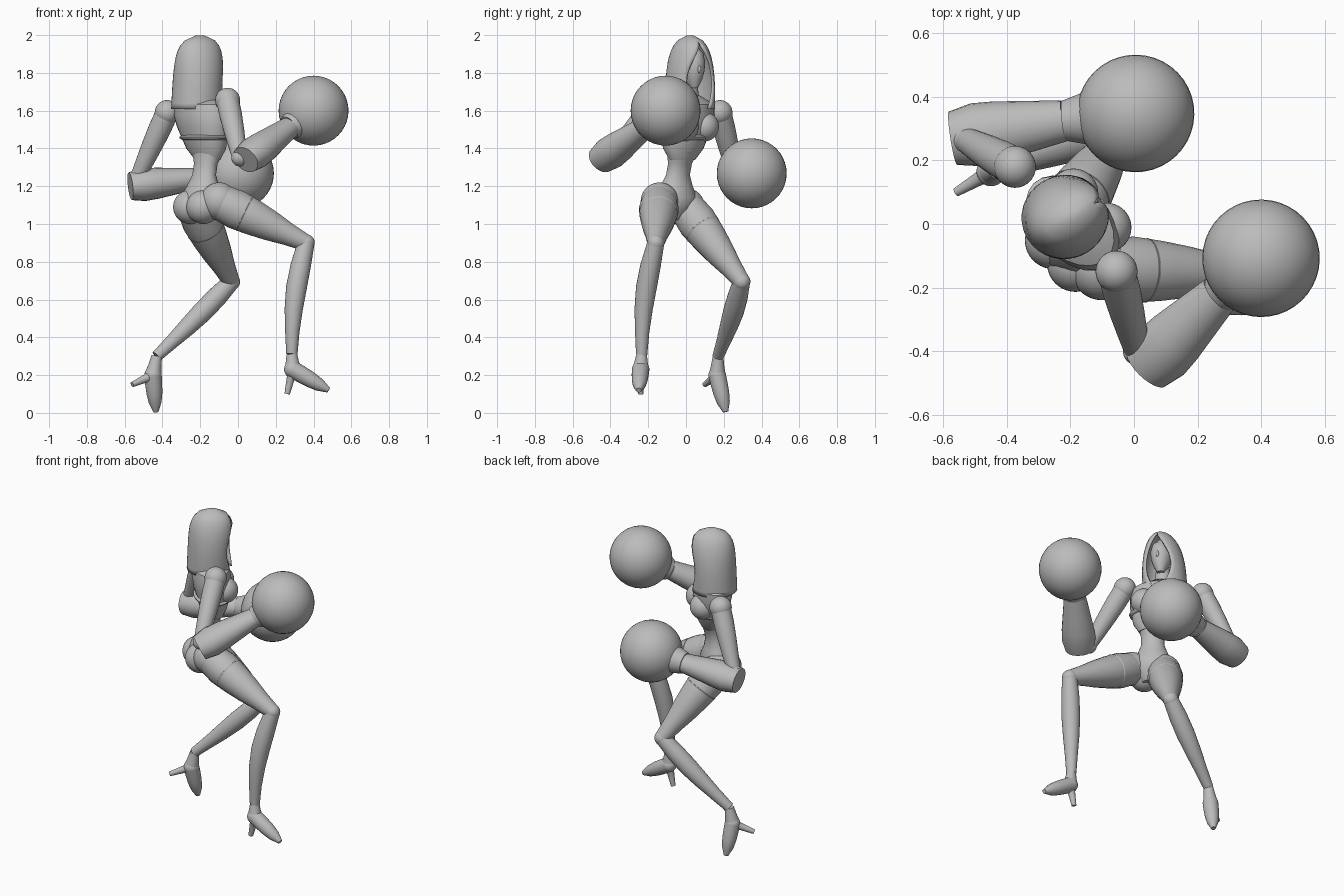
import bpy, bmesh
from math import sin, cos, pi, radians
from mathutils import Vector, Matrix

cube = bpy.data.objects.get("Cube")
if cube:
    bpy.data.objects.remove(cube)

grey = bpy.data.materials.new("plain grey")
grey.use_nodes = True
grey.diffuse_color = (0.5, 0.5, 0.5, 1)
grey.node_tree.nodes["Principled BSDF"].inputs["Base Color"].default_value = grey.diffuse_color

# The body is turned diagonally; the head is turned a little less
UP = Vector((0, 0, 1))
FACING = Vector((cos(radians(44)), sin(radians(44)), 0))
SIDE = FACING.cross(UP)
LOOK = Vector((cos(radians(30)), sin(radians(30)), 0))
LOOK_SIDE = LOOK.cross(UP)


def finish(name, bm):
    bmesh.ops.recalc_face_normals(bm, faces=bm.faces)
    mesh = bpy.data.meshes.new(name)
    bm.to_mesh(mesh)
    bm.free()
    mesh.materials.append(grey)
    obj = bpy.data.objects.new(name, mesh)
    bpy.context.collection.objects.link(obj)
    bpy.ops.object.select_all(action='DESELECT')
    obj.select_set(True)
    bpy.context.view_layer.objects.active = obj
    bpy.ops.object.shade_smooth_by_angle(angle=radians(40))
    return obj


def bridge(bm, rings):
    for lower, upper in zip(rings, rings[1:]):
        for i in range(len(lower) - 1):
            bm.faces.new((lower[i], lower[i + 1], upper[i + 1], upper[i]))


def limb(name, start, end, radii, wide=SIDE, flat=1, level=False, bow=Vector()):
    """Tube with evenly spaced radii, optionally bowed, flattened or cut level."""
    bm = bmesh.new()
    axis = UP if level else (end - start).normalized()
    across = (wide - axis * wide.dot(axis)).normalized()
    through = axis.cross(across) * flat
    rings = []
    for i, radius in enumerate(radii):
        t = i / (len(radii) - 1)
        centre = start.lerp(end, t) + bow * sin(pi * t)
        angles = [2 * pi * k / 24 for k in range(24)]
        ring = [bm.verts.new(centre + (across * cos(a) + through * sin(a)) * radius) for a in angles]
        bm.faces.new(ring) if i in (0, len(radii) - 1) else None
        rings.append(ring + ring[:1])
    bridge(bm, rings)
    return finish(name, bm)


def ball(name, centre, radius, depth=1, height=1, facing=FACING):
    bm = bmesh.new()
    bmesh.ops.create_uvsphere(bm, u_segments=40, v_segments=20, radius=radius)
    turn = facing.to_track_quat('X', 'Z').to_matrix().to_4x4()
    bm.transform(Matrix.Translation(centre) @ turn @ Matrix.Diagonal((depth, 1, height, 1)))
    return finish(name, bm)


def leg(side, hip, knee, ankle, instep, toe, heel, bow):
    limb(side + "_thigh", hip, knee, (.095, .105, .095, .08, .06, .045))
    limb(side + "_garter", hip.lerp(knee, .27), hip.lerp(knee, .35), (.08, .102, .097, .08))
    ball(side + "_hip", hip, .1)
    ball(side + "_knee", knee, .046)
    limb(side + "_shin", knee, ankle, (.045, .054, .055, .048, .038, .03), bow=bow)
    # High heeled shoe
    limb(side + "_shoe_top", ankle, instep, (.028, .035, .045))
    ball(side + "_shoe_instep", instep, .046)
    limb(side + "_shoe_sole", instep, toe, (.046, .045, .042, .034, .014), wide=FACING.cross(toe - instep))
    limb(side + "_heel", instep, heel, (.04, .022, .018, .014))


def arm(side, shoulder, elbow, cuff, wrist, glove):
    ball(side + "_shoulder", shoulder, .066)
    limb(side + "_upper_arm", shoulder, elbow, (.06, .06, .055, .048, .04))
    ball(side + "_elbow", elbow, .045)
    # Sleeve widens at the elbow and flares again into the glove
    limb(side + "_sleeve", cuff, wrist, (.085, .1, .095, .085, .075, .065), wide=UP.cross(wrist - cuff), flat=.87)
    limb(side + "_glove_cuff", wrist, glove, (.064, .085, .1, .12))
    ball(side + "_glove", glove, .185)


# Torso: ribcage, bodice band, waist and pelvis
collar = Vector((-.21, .015, 1.69))
ribs = Vector((-.16, -.02, 1.34))
crotch = Vector((-.19, -.06, 1.02))
limb("chest", ribs, collar, (.08, .125, .145, .165, .175, .165, .05), flat=.66, level=True)
limb("waist", crotch, ribs + UP * .04, (.06, .12, .13, .095, .07, .07, .09), flat=.8, level=True, bow=FACING * -.015)
band = ribs.lerp(collar, .3)
limb("bodice_band", band, band + UP * .025, (.14, .155, .158, .14), flat=.72, level=True)
for side, sign in (("right", 1), ("left", -1)):
    ball(side + "_bust", ribs.lerp(collar, .5) + FACING * .065 + SIDE * sign * .075, .078)
    ball(side + "_buttock", crotch + UP * .07 - FACING * .04 + SIDE * sign * .05, .09)

# Legs
leg("right", hip=Vector((-.1, -.14, 1.12)), knee=Vector((.36, -.16, .9)), ankle=Vector((.285, -.235, .31)),
    instep=Vector((.29, -.24, .23)), toe=Vector((.48, -.25, .12)), heel=Vector((.26, -.24, .1)),
    bow=FACING * -.03)
leg("left", hip=Vector((-.23, 0, 1.09)), knee=Vector((-.035, .295, .695)), ankle=Vector((-.43, .17, .3)),
    instep=Vector((-.45, .165, .2)), toe=Vector((-.435, .21, .005)), heel=Vector((-.56, .1, .15)),
    bow=FACING * .01)

# Arms
arm("right", shoulder=Vector((-.055, -.15, 1.655)), elbow=Vector((.01, -.4, 1.35)),
    cuff=Vector((.04, -.45, 1.34)), wrist=Vector((.27, -.22, 1.51)), glove=Vector((.4, -.108, 1.6)))
arm("left", shoulder=Vector((-.375, .18, 1.59)), elbow=Vector((-.53, .265, 1.25)),
    cuff=Vector((-.57, .27, 1.2)), wrist=Vector((-.22, .325, 1.24)), glove=Vector((.005, .348, 1.268)))

# Neck, head and face inside the hood
skull = Vector((-.2, .025, 1.87))
chin = skull + LOOK * .035 - UP * .15
limb("neck", collar - UP * .04, skull, (.055, .04, .04))
limb("head", chin, skull + UP * .08, (.02, .045, .06, .066, .06, .025), wide=LOOK_SIDE, flat=1.2, level=True)
ball("nose", skull + LOOK * .085 - UP * .05, .01, depth=1.5, height=2.2, facing=LOOK)

# Hood: arcs left open toward the face, closing at the peak
bm = bmesh.new()
arcs = []
for step in range(15):
    t = min(step / 14, .995)
    centre = Vector((-.22 + .02 * t, .022, 1.61 + .39 * t))
    width = .132 * (1 - t ** 3) ** .5
    depth = .135 * (1 - t ** 7) ** .5
    gap = 40 * max(0, sin(pi * (t + .15) / 1.05))
    angles = [radians(gap + (360 - 2 * gap) * k / 28) for k in range(29)]
    arcs.append([bm.verts.new(centre + LOOK * depth * cos(a) + LOOK_SIDE * width * sin(a)) for a in angles])
bridge(bm, arcs)
bm.faces.new(arcs[-1][:-1])
bmesh.ops.remove_doubles(bm, verts=bm.verts, dist=.0005)
hood = finish("hood", bm)
shell = hood.modifiers.new("thickness", 'SOLIDIFY')
shell.thickness = .012
shell.offset = -1
